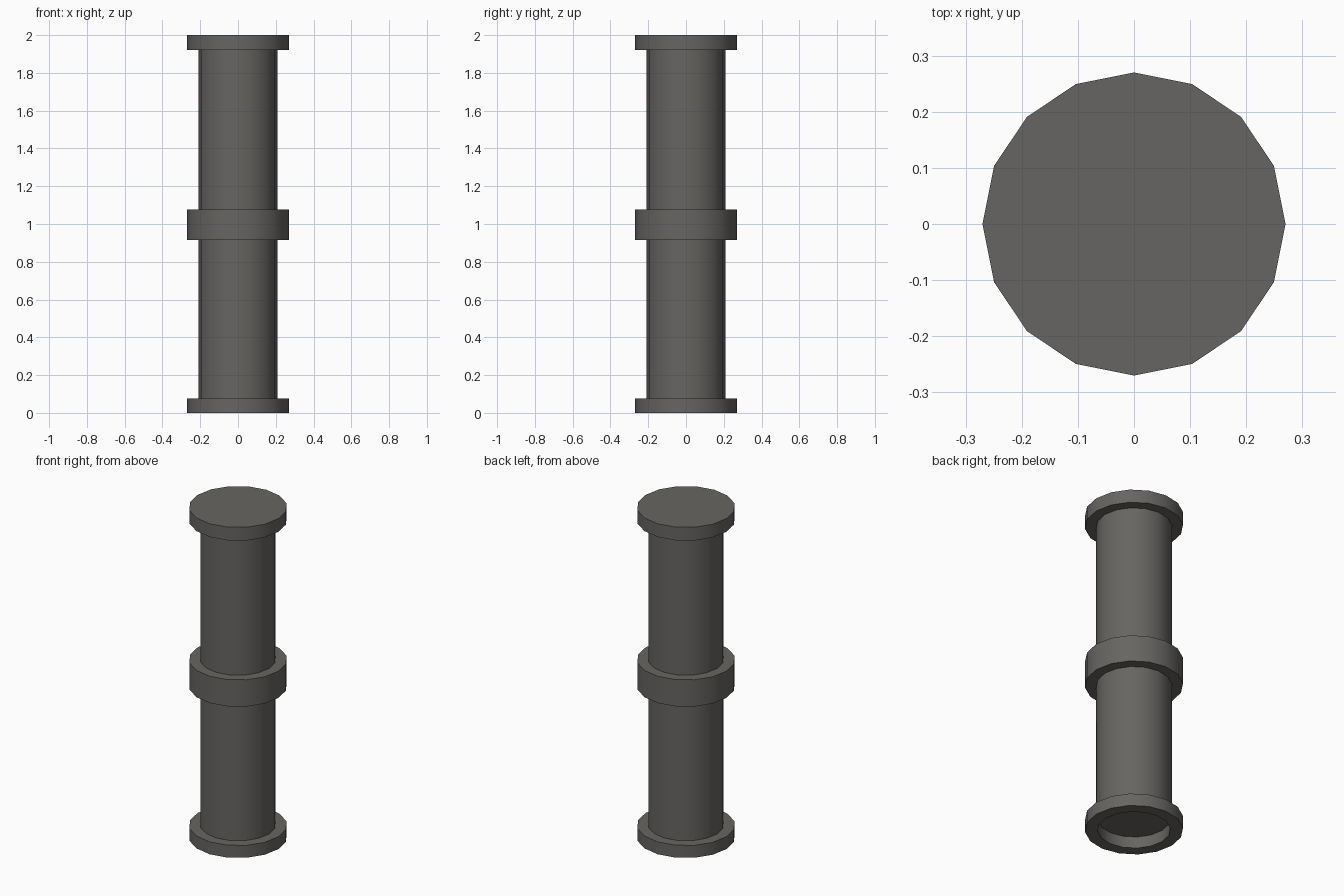
import bpy, bmesh, math

if "Cube" in bpy.data.objects:
    bpy.data.objects.remove(bpy.data.objects["Cube"])

SIDES = 16
PIPE_R, RIM_R, BORE_R = 0.208, 0.27, 0.20

iron = bpy.data.materials.new("dark_grey_iron")
iron.diffuse_color = (0.136, 0.130, 0.122, 1)
iron.use_nodes = True
iron.node_tree.nodes["Principled BSDF"].inputs["Base Color"].default_value = iron.diffuse_color


def lathe(name, profile, closed=False):
    """Spin a profile of (radius, height) points around z."""
    bm = bmesh.new()
    rings = []
    for r, z in profile:
        if r == 0:
            rings.append([bm.verts.new((0, 0, z))] * SIDES)
        else:
            rings.append([bm.verts.new((r * math.cos(a), r * math.sin(a), z))
                          for a in (2 * math.pi * i / SIDES for i in range(SIDES))])
    pairs = list(zip(rings, rings[1:]))
    if closed:
        pairs.append((rings[-1], rings[0]))
    for low, high in pairs:
        for i in range(SIDES):
            j = (i + 1) % SIDES
            corners = list(dict.fromkeys((low[i], low[j], high[j], high[i])))
            bm.faces.new(corners)
    bmesh.ops.recalc_face_normals(bm, faces=bm.faces[:])
    mesh = bpy.data.meshes.new(name)
    bm.to_mesh(mesh)
    bm.free()
    obj = bpy.data.objects.new(name, mesh)
    bpy.context.collection.objects.link(obj)
    mesh.materials.append(iron)
    bpy.ops.object.select_all(action='DESELECT')
    obj.select_set(True)
    bpy.context.view_layer.objects.active = obj
    bpy.ops.object.shade_smooth_by_angle(angle=math.radians(35))
    return obj


def ring(name, inner, z0, z1):
    return lathe(name, [(inner, z0), (RIM_R, z0), (RIM_R, z1), (inner, z1)], closed=True)


# Straight pipe, closed just inside the bottom flange
lathe("pipe", [(0, 0.07), (PIPE_R, 0.07), (PIPE_R, 1.93), (0, 1.93)])

# Open bottom flange and the middle coupling
ring("bottom_flange", BORE_R, 0.0, 0.075)
ring("middle_collar", BORE_R, 0.915, 1.077)

# Closed top flange
lathe("top_flange", [(0, 1.92), (RIM_R, 1.92), (RIM_R, 2.0), (0, 2.0)])
